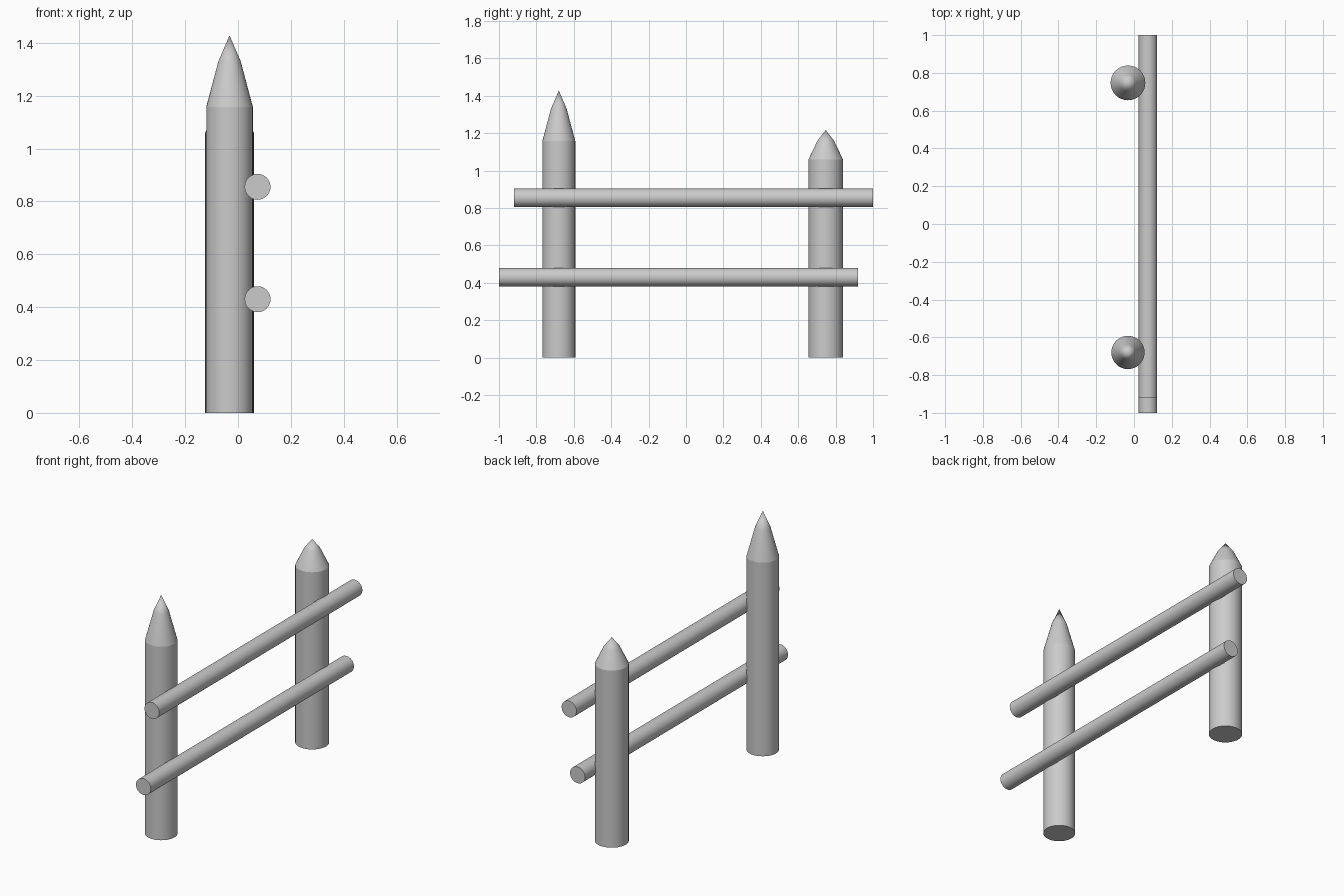
import bpy, bmesh, math

if "Cube" in bpy.data.objects:
    bpy.data.objects.remove(bpy.data.objects["Cube"])

SIDES = 32


def lathe(name, profile, sharp_rings):
    """Revolve (radius, z) rings about z, with a flat base and optional point or flat top."""
    bm = bmesh.new()
    rings = []
    for r, z in profile:
        if r == 0:
            rings.append([bm.verts.new((0, 0, z))] * SIDES)
        else:
            rings.append([bm.verts.new((r * math.cos(2 * math.pi * i / SIDES),
                                        r * math.sin(2 * math.pi * i / SIDES), z))
                          for i in range(SIDES)])
    for (low, up) in zip(rings, rings[1:]):
        for i in range(SIDES):
            j = (i + 1) % SIDES
            corners = [low[i], low[j], up[j], up[i]]
            bm.faces.new(list(dict.fromkeys(corners))).smooth = True
    bm.faces.new(rings[0][::-1])
    if profile[-1][0] > 0:
        bm.faces.new(rings[-1])
    for k in sharp_rings:
        for i in range(SIDES):
            bm.edges.get((rings[k][i], rings[k][(i + 1) % SIDES])).smooth = False
    mesh = bpy.data.meshes.new(name)
    bm.to_mesh(mesh)
    bm.free()
    obj = bpy.data.objects.new(name, mesh)
    bpy.context.collection.objects.link(obj)
    return obj


def post(name, y, radius, shoulder, top):
    # round post with a slightly bulging sharpened tip
    mid = shoulder + 0.637 * (top - shoulder)
    obj = lathe(name, [(radius, 0), (radius, shoulder), (radius * 0.48, mid), (0, top)], (0, 1))
    obj.location = (-0.032, y, 0)


def rail(name, y0, y1, z):
    # round rail lying along y
    obj = lathe(name, [(0.049, 0), (0.049, y1 - y0)], (0, 1))
    obj.rotation_euler = (-math.pi / 2, 0, 0)
    obj.location = (0.074, y0, z)


# Posts
post("front_post", -0.68, 0.088, 1.158, 1.428)
post("back_post", 0.747, 0.092, 1.06, 1.217)

# Rails
rail("upper_rail", -0.92, 1.0, 0.855)
rail("lower_rail", -1.0, 0.92, 0.43)
